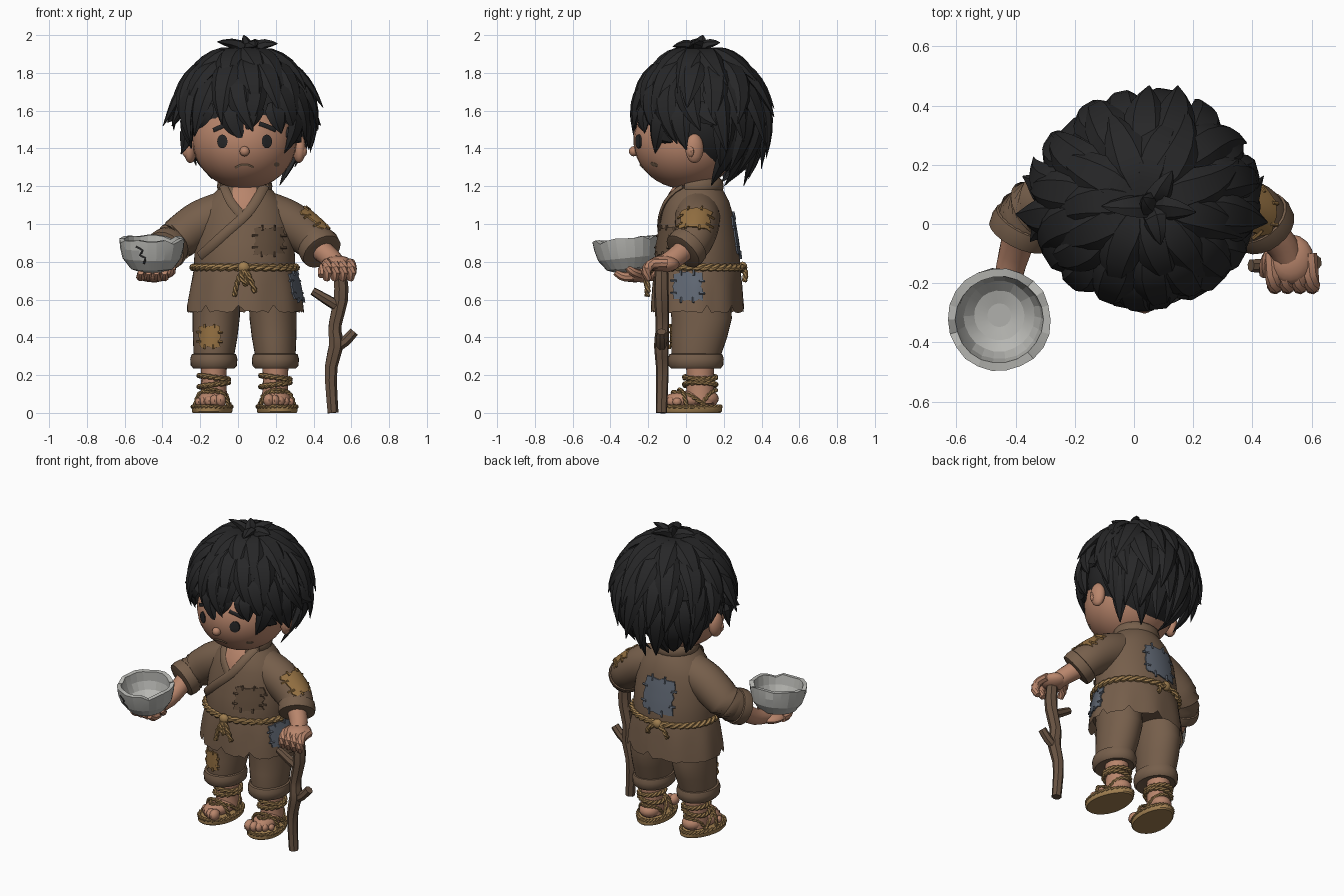
import bpy, bmesh, random
from math import sin, cos, pi, radians
from mathutils import Vector, Matrix
from mathutils.bvhtree import BVHTree

random.seed(7)
if "Cube" in bpy.data.objects:
    bpy.data.objects.remove(bpy.data.objects["Cube"])

def material(name, *rgb):
    m = bpy.data.materials.new(name)
    m.use_nodes = True
    m.diffuse_color = (*rgb, 1)
    m.node_tree.nodes["Principled BSDF"].inputs["Base Color"].default_value = (*rgb, 1)
    return m

SKIN, CLOTH = material("skin", .48, .235, .148), material("brown cloth", .18, .113, .07)
DARK, OCHRE = material("dark brown cloth", .13, .081, .049), material("ochre cloth", .3, .165, .055)
ROPE, BLUE = material("straw rope", .35, .21, .08), material("blue cloth", .115, .135, .17)
HAIR, STONE = material("black hair", .02, .02, .021), material("grey bowl", .48, .48, .455)
WOOD = material("stick wood", .14, .087, .055)

# ---- helpers ----
def done(name, bm, mat, angle=40):
    bmesh.ops.recalc_face_normals(bm, faces=bm.faces)
    for f in bm.faces:
        f.smooth = True
    for e in bm.edges:
        e.smooth = e.calc_face_angle(0) < radians(angle)
    tree, me = BVHTree.FromBMesh(bm), bpy.data.meshes.new(name)
    bm.to_mesh(me)
    me.materials.append(mat)
    bpy.context.collection.objects.link(bpy.data.objects.new(name, me))
    return tree

def loft(bm, rings, closed=False):
    vs = [[bm.verts.new(p) for p in r] for r in rings]
    k = len(vs[0])
    for a, b in zip(vs, vs[1:] + (vs[:1] if closed else [])):
        for i in range(k):
            bm.faces.new((a[i], a[(i + 1) % k], b[(i + 1) % k], b[i]))
    if not closed:
        bm.faces.new(vs[0]), bm.faces.new(vs[-1])

def oval(cx, cy, z, rx, ry, k=32):
    return [Vector((cx + rx * cos(2 * pi * i / k), cy + ry * sin(2 * pi * i / k), z)) for i in range(k)]

def curve(ctrl, n, closed=False):  # smooth path; a fourth number is the radius
    c, out = [Vector(p) for p in ctrl], []
    k = len(c)
    segs = k if closed else k - 1
    for i in range(n):
        t = i * segs / (n if closed else n - 1)
        j = min(int(t), segs - 1)
        f = t - j
        a, b, d, e = [c[q % k] if closed else c[min(max(q, 0), k - 1)] for q in range(j - 1, j + 3)]
        out.append(b + (d - a) * (f / 2) + (a - b * 2.5 + d * 2 - e * .5) * f * f + ((b - d) * 1.5 + (e - a) * .5) * f ** 3)
    return out

def frames(pts, up, closed=False):
    k, out = len(pts), []
    for i, p in enumerate(pts):
        a, b = pts[i - 1] if closed or i else p, pts[(i + 1) % k] if closed or i < k - 1 else p
        t, u = (b.xyz - a.xyz).normalized(), Vector(up(p.xyz) if callable(up) else up)
        n = (u - t * u.dot(t)).normalized()
        out.append((p, n, t.cross(n)))
    return out

def tube(bm, pts, sides=8, flat=1, up=(.5, .5, .7), closed=False):
    ang = [2 * pi * q / sides for q in range(sides)]
    loft(bm, [[p.xyz + (s * cos(a) + n * sin(a) * flat) * p.w for a in ang] for p, n, s in frames(pts, up, closed)], closed)

def rope(bm, ctrl, r, closed=False):  # two twisted strands
    rough = curve(ctrl, 40, closed)
    turns = max(2, round(sum((b - a).length for a, b in zip(rough, rough[1:])) / (4.5 * r)))
    fr = frames(curve(ctrl, turns * 8, closed), (.5, .5, .7), closed)
    for k in range(2):
        tube(bm, [Vector((*(p + (s * cos(i * pi / 4 + k * pi) + n * sin(i * pi / 4 + k * pi)) * r * .45), r * .68))
                  for i, (p, n, s) in enumerate(fr)], 6, closed=closed)

def ball(bm, c, r, rot=0, seg=16):
    m = Matrix.Translation(c) @ Matrix.Rotation(rot, 4, 'Z') @ Matrix.Diagonal((*r, 1))
    bmesh.ops.create_uvsphere(bm, u_segments=seg, v_segments=max(6, seg * 2 // 3), radius=1, matrix=m)

def drape(tree, p, d, lift):  # drop a point onto a surface along d
    return (tree.ray_cast(p - d * .6, d)[0] or tree.find_nearest(p)[0]) - d * lift

def patch(name, tree, c, d, w, h, mat, round_=False, lift=.008):  # plate hugging a surface
    c, d = Vector(c), Vector(d).normalized()
    U = d.cross(Vector((0, 0, 1))).normalized()
    V, bm, n, g = U.cross(d), bmesh.new(), 8, {}
    for i in range(n + 1):
        for j in range(n + 1):
            u, v = 2 * i / n - 1, 2 * j / n - 1
            if round_:
                u, v = u * (1 - v * v / 2) ** .5, v * (1 - u * u / 2) ** .5
            elif i in (0, n) or j in (0, n):
                u, v = u * random.uniform(.92, 1.1), v * random.uniform(.92, 1.1)
            g[i, j] = bm.verts.new(drape(tree, c + U * u * w + V * v * h, d, lift))
            if i and j:
                bm.faces.new((g[i - 1, j - 1], g[i, j - 1], g[i, j], g[i - 1, j]))
    skirt = bmesh.ops.extrude_edge_only(bm, edges=[e for e in bm.edges if e.is_boundary])["geom"]
    bmesh.ops.translate(bm, verts=[v for v in skirt if isinstance(v, bmesh.types.BMVert)], vec=d * (lift + .004))
    for A, B, a, b in () if round_ else ((U, V, w, h), (-U, V, w, h), (V, U, h, w), (-V, U, h, w)):
        for k in (-.5, .4):
            tube(bm, [Vector((*drape(tree, c + A * a * q + B * b * k, d, lift), .007)) for q in (.8, 1, 1.2)], 5, up=-d)
    done(name, bm, mat)

def band(bm, tree, xz, r, lift=.006, n=14):  # flat strip laid on a front surface
    pts = [drape(tree, Vector((p.x, 0, p.y)), Vector((0, 1, 0)), lift) for p in curve(xz, n)]
    tube(bm, [Vector((*p, r)) for p in pts], 8, .35, (0, -1, .2))

CX, CY = .035, .06
# ---- tunic with ragged hem, lapels and collar ----
bm, rings = bmesh.new(), [oval(CX, CY, .6, .285, .222, 60)]
for z, rx, ry in ((.54, .31, .245), (.6, .303, .242), (.68, .288, .236), (.745, .272, .23), (.77, .264, .225), (.8, .268, .227),
                  (.9, .262, .215), (1, .25, .198), (1.07, .228, .183), (1.12, .2, .168), (1.17, .155, .142), (1.21, .118, .112), (1.23, .1, .095)):
    fold = .015 if z < .72 else 0
    rings.append([Vector((CX, CY, z)) + (p - Vector((CX, CY, z))) * (1 + fold * cos(9 * i * pi / 30))
                  for i, p in enumerate(oval(CX, CY, z, rx, ry, 60))])
for i, p in enumerate(rings[1]):
    p.z += .03 if i % 6 == 2 and random.random() < .7 else random.uniform(-.012, .002)
loft(bm, rings)
torso, bm = done("tunic", bm, CLOTH), bmesh.new()
band(bm, torso, ((-.075, 1.2), (-.04, 1.12), (.015, 1.05)), .024)
band(bm, torso, ((.14, 1.2), (.06, 1.07), (-.07, .95), (-.2, .83)), .026, .009)
tube(bm, [Vector((CX + .125 * cos(i * pi / 12), CY + .118 * sin(i * pi / 12), 1.2, .022)) for i in range(-2, 15)], 8, 2, (0, 0, 1))
done("tunic_collar", bm, CLOTH)
patch("chest_skin", torso, (CX, 0, 1.16), (0, 1, 0), .065, .085, SKIN, True, .005)

# ---- sleeves, cuffs and forearms ----
for side, path, arm in (
        ("right", ((-.06, .06, 1.06, .12), (-.2, .06, 1.005, .118), (-.33, .05, .91, .11), (-.385, -.03, .86, .1)),
         ((-.37, .02, .88, .06), (-.41, -.12, .77, .052), (-.44, -.25, .73, .042))),
        ("left", ((.13, .06, 1.06, .12), (.27, .06, 1.005, .118), (.39, .04, .92, .107), (.44, -.01, .86, .1)),
         ((.42, .01, .88, .06), (.49, -.06, .82, .055), (.52, -.11, .79, .05)))):
    bm, pts = bmesh.new(), curve(path, 14)
    tube(bm, pts, 20)
    sleeve, bm, end, d = done(side + "_sleeve", bm, CLOTH), bmesh.new(), pts[-1].xyz, (pts[-1] - pts[-3]).xyz.normalized()
    tube(bm, [Vector((*(end + d * q), r)) for q, r in ((-.055, .1), (-.05, .11), (-.02, .114), (.01, .11), (.015, .09))], 20)
    done(side + "_sleeve_cuff", bm, CLOTH)
    bm = bmesh.new()
    tube(bm, curve(arm, 8), 12)
    done(side + "_forearm", bm, SKIN)

# ---- hands ----
bm = bmesh.new()
ball(bm, (.53, -.12, .788), (.078, .085, .045))
for k in range(4):
    x = .467 + k * .042
    tube(bm, curve(((x, -.1, .79, .026), (x + .004, -.18, .788, .028), (x + .01, -.212, .75, .027), (x, -.195, .705, .018)), 8))
tube(bm, curve(((.48, -.08, .79, .028), (.45, -.13, .765, .026), (.44, -.17, .725, .018)), 6))
done("left_hand", bm, SKIN)
bm = bmesh.new()
ball(bm, (-.45, -.27, .725), (.08, .095, .034))
for k in range(4):
    x = -.515 + k * .042
    tube(bm, curve(((x, -.28, .722, .024), (x, -.335, .722, .024), (x, -.375, .745, .016)), 6))
tube(bm, curve(((-.4, -.24, .73, .026), (-.355, -.28, .745, .024), (-.345, -.31, .77, .016)), 6))
done("right_hand", bm, SKIN)

# ---- cracked bowl ----
bm, rings = bmesh.new(), []
tilt = Matrix.Translation((-.455, -.305, .745)) @ Matrix.Rotation(.1, 4, 'X')
for r, z in ((.06, 0), (.115, .02), (.155, .075), (.17, .13), (.175, .18), (.148, .18), (.14, .12), (.12, .07), (.085, .04), (.04, .03)):
    rings.append([tilt @ (p * random.uniform(.985, 1.012) + Vector((0, 0, z))) for p in oval(0, 0, 0, r, r, 22)])
for i in range(22):
    for ring in rings[4:6]:
        ring[i].z -= .018 if i in (3, 12, 19) else .004 * sin(i * 2)
loft(bm, rings)
bowl, bm = done("bowl", bm, STONE, 12), bmesh.new()
band(bm, bowl, ((-.54, .88), (-.505, .86), (-.52, .835), (-.49, .82), (-.5, .79)), .006, .001, 9)
done("bowl_crack", bm, HAIR)

# ---- walking stick ----
bm = bmesh.new()
for ctrl, n in ((((.535, -.13, .77, .036), (.545, -.13, .62, .04), (.512, -.125, .46, .036), (.518, -.13, .36, .04),
                  (.49, -.125, .22, .034), (.502, -.13, 0, .03)), 14), (((.535, -.13, .56, .03), (.47, -.14, .6, .028), (.395, -.14, .645, .022)), 5),
                (((.51, -.13, .34, .028), (.57, -.13, .38, .028), (.615, -.13, .43, .026)), 5)):
    tube(bm, curve(ctrl, n), 7, up=(0, 1, .2))
done("walking_stick", bm, WOOD, 20)

# ---- legs and sandals ----
for side, s in (("left", 1), ("right", -1)):
    x, bm = CX + s * .163, bmesh.new()
    loft(bm, [oval(CX + s * o, y, z, rx, ry) for z, o, rx, ry, y in ((.25, .163, .1, .12, .05), (.31, .162, .108, .132, .055),
              (.4, .156, .118, .148, .07), (.5, .151, .125, .16, .083), (.64, .145, .125, .165, .07))])
    leg, bm = done(side + "_trouser_leg", bm, CLOTH), bmesh.new()
    loft(bm, [oval(x, .052, z, .1 + e, .123 + e) for z, e in ((.24, -.02), (.235, .008), (.25, .022), (.285, .025), (.31, .018), (.316, 0))])
    done(side + "_trouser_cuff", bm, CLOTH)
    spin = Matrix.Translation((x + s * .007, .02, 0)) @ Matrix.Rotation(s * .14, 4, 'Z')
    P, bm = lambda a, b, c: spin @ Vector((a * s, b, c)), bmesh.new()
    loft(bm, [oval(x, .075, z, r, r * 1.08, 16) for z, r in ((.05, .075), (.12, .068), (.2, .066), (.27, .072))])
    ball(bm, P(0, -.01, .07), (.075, .125, .048), s * .14)
    ball(bm, P(0, .08, .075), (.066, .075, .05), s * .14)
    for k in range(5):
        r = .036 - .0035 * k
        ball(bm, P(-.06 + k * .031, -.125 + .004 * k * (k - 1), .045 + r * .6), (r * .85, r * 1.1, r), 0, 10)
    done(side + "_foot", bm, SKIN)
    outline, bm = lambda z, e: [P(p.x * (1 - p.y * .5) * e, p.y * e, z) for p in oval(0, 0, z, .106, .172, 28)], bmesh.new()
    loft(bm, [outline(0, .95), outline(.008, 1), outline(.03, 1), outline(.036, .95)])
    done(side + "_sandal_sole", bm, ROPE)
    bm = bmesh.new()
    rope(bm, outline(.033, .95)[::2], .011, True)
    for w, y, top, dip in ((.09, -.03, .123, -.025), (.085, .07, .11, -.16), (.08, .05, .12, .09)):
        rope(bm, [P(w * a, y + dip * b, .04 + (top - .04) * c) for a, b, c in ((-1, 0, 0), (-.7, .5, .75), (0, 1, 1), (.7, .5, .75), (1, 0, 0))], .011)
    for z, lean in ((.15, .15), (.188, -.12)):
        rope(bm, [p + Vector((0, 0, (p.x - x) * lean)) for p in oval(x, .075, z, .077, .082, 12)], .014, True)
    done(side + "_sandal_ropes", bm, ROPE)

# ---- rope belt with knots ----
bm = bmesh.new()
rope(bm, oval(CX, CY, .77, .272, .236, 24), .019, True)
for path in (((.03, -.19, .77), (0, -.205, .7), (-.02, -.205, .62)), ((.03, -.19, .77), (.065, -.205, .71), (.09, -.2, .64)),
             ((.03, -.19, .77), (.02, -.21, .72), (.045, -.21, .68), (.04, -.2, .76)),
             ((0, .3, .77), (-.06, .315, .74), (-.08, .31, .7)), ((0, .3, .77), (.05, .315, .74), (.065, .31, .7))):
    rope(bm, path, .014)
for c in ((.03, -.19, .77), (0, .3, .77)):
    ball(bm, c, (.033, .025, .031), 0, 10)
done("rope_belt", bm, ROPE)

# ---- cloth patches (sleeve is the left one, leg the right one) ----
patch("chest_patch", torso, (.165, 0, .91), (0, 1, 0), .075, .07, DARK)
patch("back_patch", torso, (.02, .2, .94), (0, -1, 0), .1, .105, BLUE)
patch("hip_patch", torso, (.3, .01, .67), (-1, 0, 0), .075, .072, BLUE)
patch("sleeve_patch", sleeve, (.38, .05, 1.01), (-.85, .1, -.5), .08, .07, OCHRE)
patch("knee_patch", leg, (-.15, -.08, .405), (0, 1, 0), .056, .055, OCHRE)

# ---- head and face ----
bm = bmesh.new()
loft(bm, [oval(CX, .06, z, .085, .085, 20) for z in (1.1, 1.28)])
done("neck", bm, SKIN)
bm = bmesh.new()
ball(bm, (CX, 0, 1.44), (.275, .278, .255), 0, 32)
head, bm = done("head", bm, SKIN), bmesh.new()
ball(bm, (CX, -.277, 1.385), (.028, .026, .027), 0, 10)
for s in (-1, 1):
    ball(bm, (CX + s * .288, .045, 1.4), (.034, .05, .078), s * .25)
    ball(bm, (CX + s * .302, .025, 1.385), (.03, .022, .035), s * .25, 10)
done("nose_and_ears", bm, SKIN)
for side, s in (("right", -1), ("left", 1)):
    patch(side + "_eye", head, (CX + s * .118, 0, 1.437), (0, 1, 0), .027, .036, HAIR, True)
    bm = bmesh.new()
    band(bm, head, [(CX + s * a, z) for a, z in ((.078, 1.532), (.12, 1.517), (.165, 1.497))], .012)
    done(side + "_eyebrow", bm, HAIR)
bm = bmesh.new()
band(bm, head, ((-.015, 1.298), (.015, 1.312), (.055, 1.312), (.08, 1.3)), .006, .002)
done("mouth", bm, DARK)
patch("cheek_smudge", head, (.205, 0, 1.315), (0, 1, 0), .015, .012, CLOTH, True, .004)

# ---- hair: cap, overlapping pointed locks and crown tufts ----
bm, HC = bmesh.new(), Vector((CX, .075, 1.56))
ball(bm, HC, (.305, .305, .32), 0, 24)
leaf = lambda s: max(.04, min(1, .5 + 1.7 * s) * (1 - s ** 2.6))
for count, t0, t1, w, base, lift in ((11, 4, 62, .085, 1.04, .1), (14, 26, 90, .082, 1.02, .17), (16, 50, 112, .076, 1, .22),
                                     (17, 76, 134, .072, .97, .24), (15, 98, 152, .07, .94, .28)):
    for k in range(count):
        a = 360 * (k + random.uniform(-.2, .2) + .37 * t0) / count
        front = abs((a + 270) % 360 - 180)
        limit = 106 if front < 50 else 120 if front < 72 else 102 if front < 100 else 165
        if t0 > limit - 22:
            continue
        stop, pts = min(t1 + random.uniform(-8, 9), limit + random.uniform(-9, 5)), []
        curl, flare = random.uniform(-16, 16), lift * random.uniform(.5, 1.3) * (.45 if front < 60 else 1)
        for s in [i / 7 for i in range(8)]:
            t, b, f = radians(t0 + (stop - t0) * s), radians(a + curl * s * s), base + .05 * sin(pi * s) + flare * s ** 3
            pts.append(HC + Vector((.345 * sin(t) * cos(b), .33 * sin(t) * sin(b), .335 * cos(t))) * f)
        tube(bm, [Vector((*p, w * leaf(i / 7))) for i, p in enumerate(pts)], 6, .45, lambda p: p - HC)
for dx, dy, h in ((-.17, 0, 1.965), (-.03, .03, 2), (.15, -.02, 1.955), (.07, .12, 1.96), (.03, -.13, 1.94)):
    ctrl = ((.06, .06, 1.86), (.06 + dx * .35, .06 + dy * .35, 1.945), (.06 + dx, .06 + dy, h))
    tube(bm, [Vector((*p, .055 * leaf(i / 6))) for i, p in enumerate(curve(ctrl, 7))], 6, .6, (dy, -dx, .3))
done("hair", bm, HAIR, 30)
